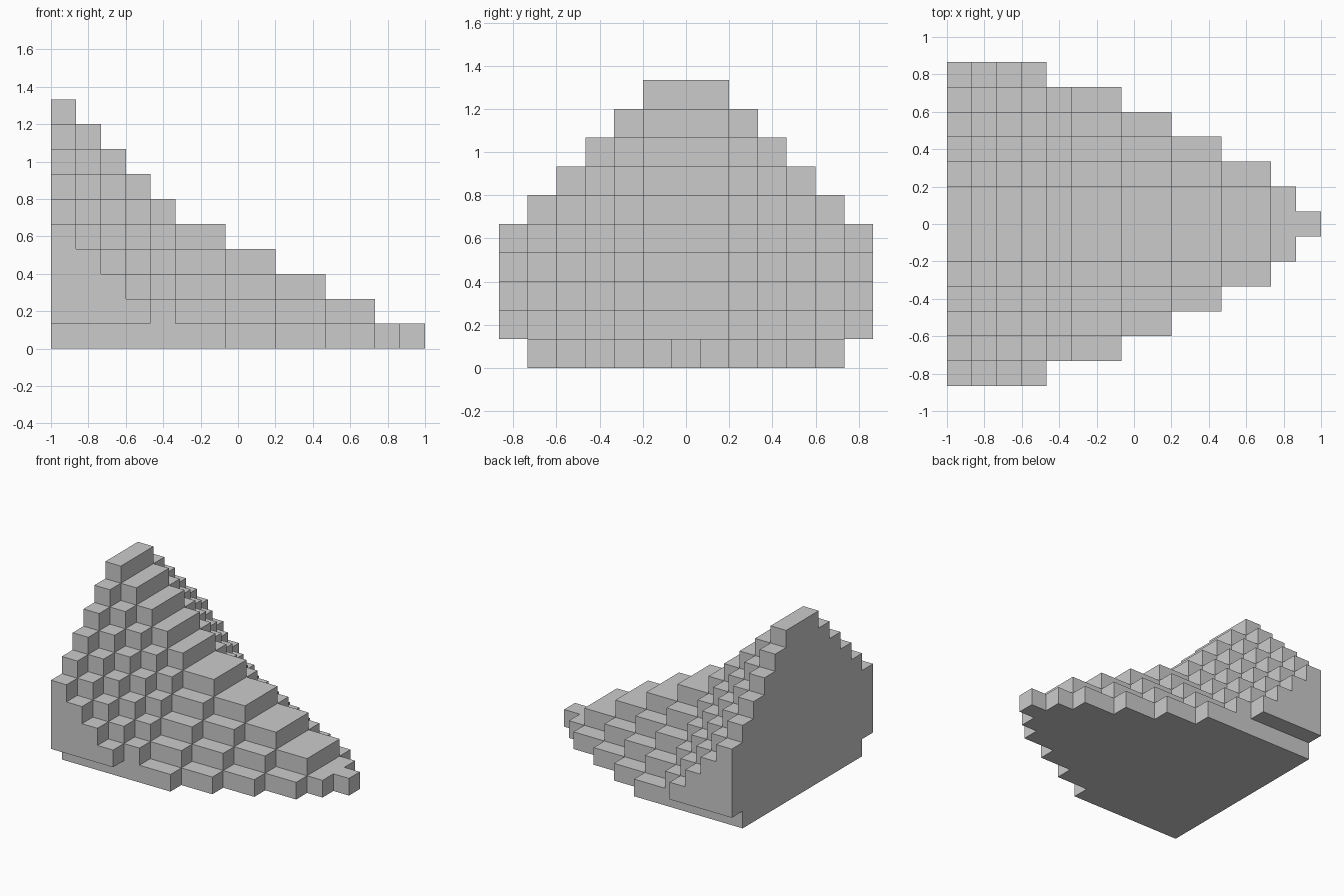
import bpy, bmesh
from mathutils import Vector

if "Cube" in bpy.data.objects:
    bpy.data.objects.remove(bpy.data.objects["Cube"])

S = 2 / 15                                                   # block size
RIDGE = [10, 9, 8, 7, 6, 5, 5, 4, 4, 3, 3, 2, 2, 1, 1]       # ridge height in blocks, along x


def filled(i, j, k):
    """Is there a block here? Height drops one block per row away from the ridge."""
    if not (0 <= i < 15 and abs(j) <= 6 and k >= 0):
        return False
    if i == 14 and j != 0:          # single-block tip
        return False
    if abs(j) == 6 and k == 0:      # outer rows overhang the base
        return False
    return k < RIDGE[i] - max(0, abs(j) - 1)


bm = bmesh.new()


def add_face(centre, normal):
    n = Vector(normal)
    u = Vector((n.y, n.z, n.x))
    v = n.cross(u)
    c = centre + n * S / 2
    bm.faces.new([bm.verts.new(c + (u * a + v * b) * S / 2)
                  for a, b in ((-1, -1), (1, -1), (1, 1), (-1, 1))])


# Outer skin of the stepped slope
SIDES = [(1, 0, 0), (-1, 0, 0), (0, 1, 0), (0, -1, 0), (0, 0, 1), (0, 0, -1)]
for i in range(15):
    for j in range(-6, 7):
        for k in range(10):
            if filled(i, j, k):
                centre = Vector((-1 + (i + 0.5) * S, j * S, (k + 0.5) * S))
                for d in SIDES:
                    if not filled(i + d[0], j + d[1], k + d[2]):
                        add_face(centre, d)

# Weld and merge coplanar faces into clean flat steps
bmesh.ops.remove_doubles(bm, verts=bm.verts[:], dist=0.001)
bmesh.ops.dissolve_limit(bm, angle_limit=0.02, verts=bm.verts[:], edges=bm.edges[:])

mesh = bpy.data.meshes.new("stepped_slope")
bm.to_mesh(mesh)
bm.free()
bpy.context.collection.objects.link(bpy.data.objects.new("stepped_slope", mesh))
